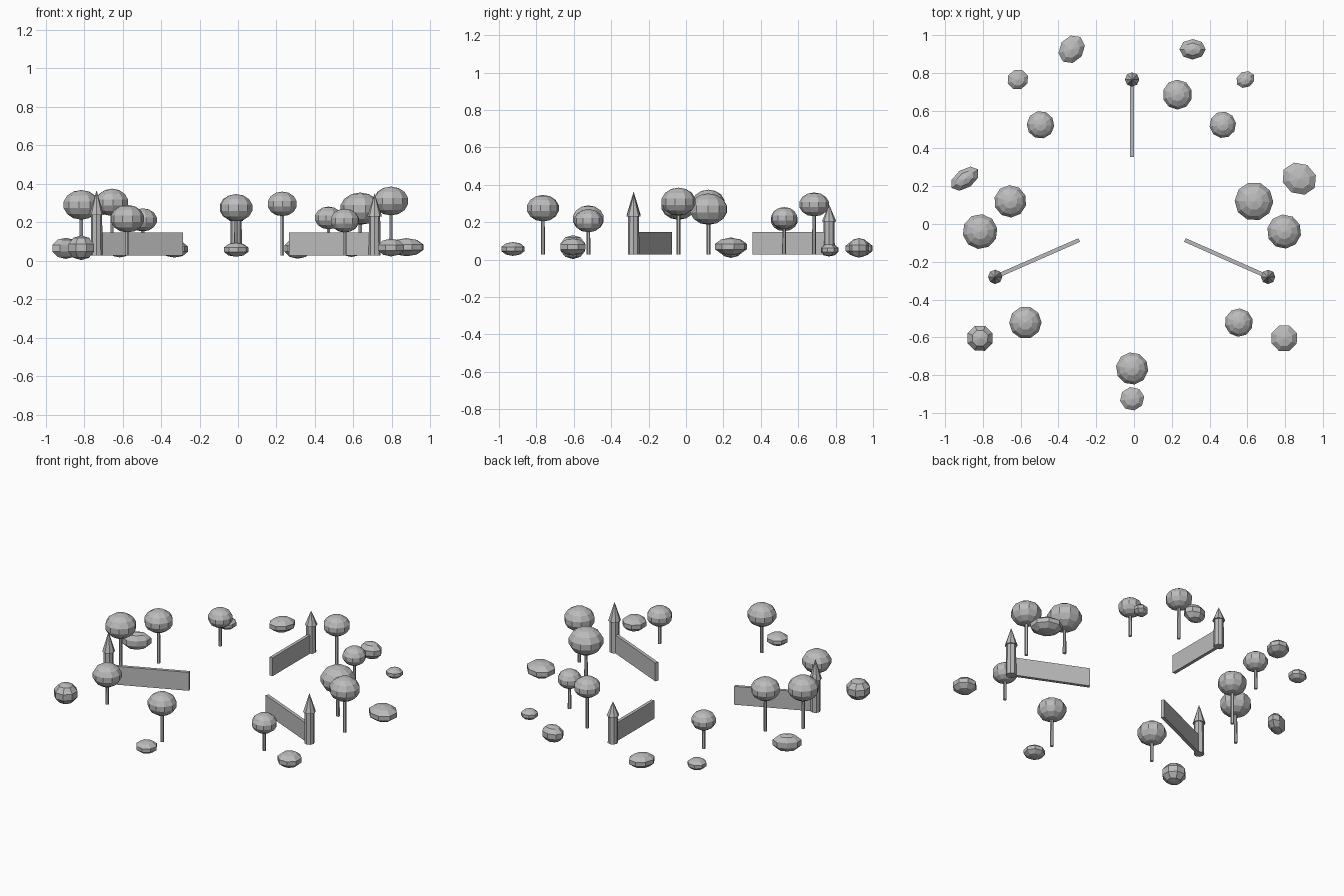
import bpy, bmesh, math
from mathutils import Matrix, Vector

if "Cube" in bpy.data.objects:
    bpy.data.objects.remove(bpy.data.objects["Cube"])

stone = bpy.data.materials.new("plain_grey")
stone.diffuse_color = (0.5, 0.5, 0.5, 1)
stone.use_nodes = True
stone.node_tree.nodes["Principled BSDF"].inputs["Base Color"].default_value = stone.diffuse_color
BASE = 0.028  # level at which trunks, walls and towers start


def finish(bm, name):
    mesh = bpy.data.meshes.new(name)
    bm.to_mesh(mesh)
    bm.free()
    mesh.materials.append(stone)
    obj = bpy.data.objects.new(name, mesh)
    bpy.context.collection.objects.link(obj)
    return obj


def ball(name, loc, size, seg, rings, turn=0, tilt=0):
    bm = bmesh.new()
    bmesh.ops.create_uvsphere(bm, u_segments=seg, v_segments=rings, radius=1)
    m = (Matrix.Translation(loc) @ Matrix.Rotation(math.radians(turn), 4, 'Z')
         @ Matrix.Rotation(math.radians(tilt), 4, 'X') @ Matrix.Diagonal((*size, 1)))
    bm.transform(m)
    return finish(bm, name)


def column(name, x, y, z0, z1, r0, r1, seg):
    bm = bmesh.new()
    bmesh.ops.create_cone(bm, cap_ends=True, segments=seg, radius1=r0, radius2=r1,
                          depth=z1 - z0)
    bm.transform(Matrix.Translation((x, y, (z0 + z1) / 2)))
    return finish(bm, name)


# Trees: x, y, crown centre height, crown radius, crown half height
trees = [
    (0.23, 0.685, 0.295, 0.081, 0.064), (-0.495, 0.525, 0.212, 0.075, 0.06),
    (0.47, 0.525, 0.222, 0.072, 0.059), (-0.655, 0.12, 0.303, 0.088, 0.071),
    (0.635, 0.12, 0.27, 0.105, 0.084), (-0.815, -0.04, 0.29, 0.095, 0.077),
    (0.795, -0.04, 0.31, 0.093, 0.075), (-0.575, -0.522, 0.218, 0.088, 0.072),
    (0.555, -0.522, 0.208, 0.077, 0.062), (-0.01, -0.765, 0.275, 0.088, 0.071),
]
for i, (x, y, z, r, h) in enumerate(trees):
    column(f"tree_trunk_{i}", x, y, BASE, z, 0.011, 0.009, 6)
    ball(f"tree_crown_{i}", (x, y, z), (r, r, h), 10, 7, i * 13)

# Bushes: x, y, z, half sizes, turn
bushes = [
    (-0.33, 0.925, 0.06, 0.084, 0.068, 0.044, 55), (0.31, 0.925, 0.063, 0.073, 0.057, 0.053, 0),
    (-0.615, 0.765, 0.052, 0.06, 0.056, 0.035, 20), (0.59, 0.765, 0.052, 0.054, 0.045, 0.033, 30),
    (-0.895, 0.24, 0.064, 0.09, 0.053, 0.055, 35), (0.875, 0.24, 0.07, 0.1, 0.088, 0.047, -30),
    (-0.815, -0.605, 0.067, 0.075, 0.075, 0.064, 22), (0.795, -0.605, 0.068, 0.076, 0.076, 0.046, 22),
    (-0.01, -0.925, 0.057, 0.068, 0.066, 0.037, 10),
]
for i, (x, y, z, a, b, c, turn) in enumerate(bushes):
    ball(f"bush_{i}", (x, y, z), (a, b, c), 8, 5, turn)

# Walls running outwards, each ending in a pointed tower
# inner x, inner y, tower x, tower y, shaft top, tip
walls = [
    (-0.01, 0.355, -0.01, 0.765, 0.205, 0.295),
    (-0.29, -0.085, -0.735, -0.28, 0.237, 0.365),
    (0.27, -0.085, 0.71, -0.28, 0.23, 0.35),
]
for i, (x0, y0, x1, y1, top, tip) in enumerate(walls):
    a, b = Vector((x0, y0, 0)), Vector((x1, y1, 0))
    d = b - a
    bm = bmesh.new()
    bmesh.ops.create_cube(bm, size=1)
    mid = (a + b) / 2
    mid.z = (BASE + 0.147) / 2
    bm.transform(Matrix.Translation(mid) @ Matrix.Rotation(math.atan2(d.y, d.x), 4, 'Z')
                 @ Matrix.Diagonal((d.length, 0.021, 0.147 - BASE, 1)))
    finish(bm, f"wall_{i}")
    column(f"tower_shaft_{i}", x1, y1, BASE, top, 0.031, 0.029, 8)
    column(f"tower_roof_{i}", x1, y1, top, tip, 0.038, 0, 8)
